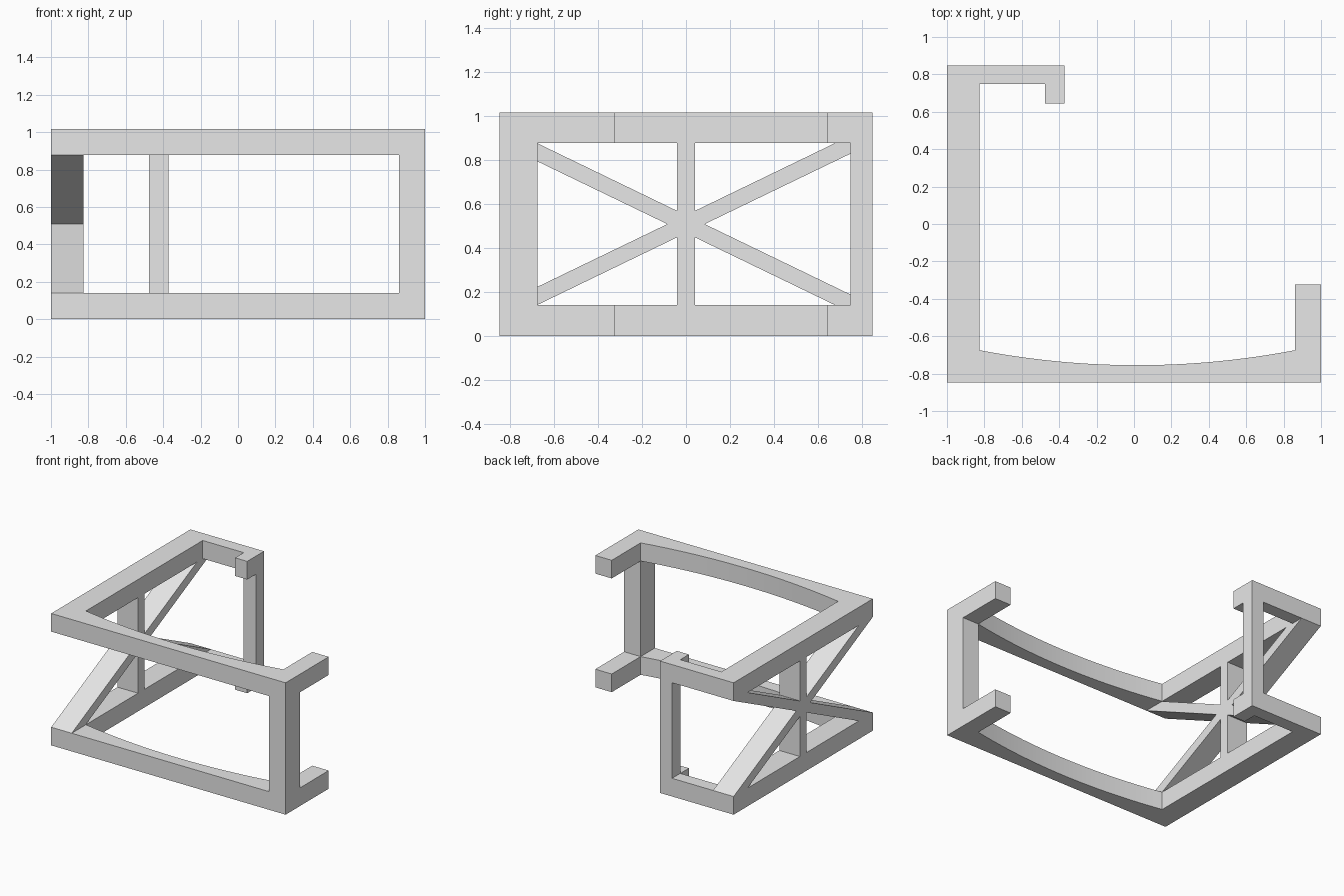
import bpy
import bmesh
from mathutils import Vector

cube = bpy.data.objects.get("Cube")
if cube:
    bpy.data.objects.remove(cube, do_unlink=True)

# Main dimensions
TOP, RAIL = 1.017, 0.14
UPPER = TOP - RAIL
MID = TOP / 2
BACK, FRONT = 0.848, -0.848
INNER_LEFT, INNER_RIGHT = 0.86, -0.825
FRONT_INNER, ARC_DEPTH = -0.675, 0.08

grey = bpy.data.materials.new("plain grey")
grey.use_nodes = True
grey.diffuse_color = (0.8, 0.8, 0.8, 1)
grey.node_tree.nodes["Principled BSDF"].inputs["Base Color"].default_value = (0.8, 0.8, 0.8, 1)


def prism(name, outline, axis, lo, hi):
    """Extrude a flat outline along x or z, from lo to hi."""
    bm = bmesh.new()
    place = {"x": lambda a, b: (lo, a, b), "z": lambda a, b: (a, b, lo)}[axis]
    face = bm.faces.new([bm.verts.new(place(a, b)) for a, b in outline])
    step = Vector((hi - lo, 0, 0) if axis == "x" else (0, 0, hi - lo))
    new = bmesh.ops.extrude_face_region(bm, geom=[face], use_keep_orig=True)["geom"]
    bmesh.ops.translate(bm, vec=step, verts=[v for v in new if isinstance(v, bmesh.types.BMVert)])
    bmesh.ops.recalc_face_normals(bm, faces=bm.faces)
    mesh = bpy.data.meshes.new(name)
    bm.to_mesh(mesh)
    bm.free()
    mesh.materials.append(grey)
    obj = bpy.data.objects.new(name, mesh)
    bpy.context.collection.objects.link(obj)
    return obj


def rect(x0, x1, y0, y1):
    return [(x0, y0), (x1, y0), (x1, y1), (x0, y1)]


# Open rail outline with a bowed inner front edge and a hooked back end
SEGMENTS = 32
arc = []
for i in range(SEGMENTS + 1):
    t = i / SEGMENTS
    x = INNER_LEFT + (INNER_RIGHT - INNER_LEFT) * t
    arc.append((x, FRONT_INNER - ARC_DEPTH * (1 - (2 * t - 1) ** 2)))
rail = [(-1, FRONT), (1, FRONT), (1, -0.323), (INNER_LEFT, -0.323)] + arc + [
    (INNER_RIGHT, 0.748), (-0.475, 0.748), (-0.475, 0.643),
    (-0.372, 0.643), (-0.372, BACK), (-1, BACK)]

rails = [prism("lower_rail", rail, "z", 0, RAIL),
         prism("upper_rail", rail, "z", UPPER, TOP)]

# Upright posts between the rails
prism("front_post", rect(INNER_LEFT, 1, FRONT, FRONT_INNER), "z", RAIL, UPPER)
prism("back_post", rect(-0.475, -0.372, 0.748, BACK), "z", RAIL, UPPER)

# Side truss: crossed braces and a centre upright in one mirrored outline
half = (UPPER - RAIL) / 2
quarter = [(0.04, half), (0.04, 0.06), (0.678, half), (BACK, half), (0.085, 0)]
right_half = quarter + [(y, -z) for y, z in reversed(quarter[:-1])]
star = right_half + [(-y, z) for y, z in reversed(right_half)]
prism("side_truss", [(y, MID + z) for y, z in star], "x", -1, INNER_RIGHT)

# Smooth the bowed edge, keeping corners sharp
bpy.ops.object.select_all(action="DESELECT")
for obj in rails:
    obj.select_set(True)
bpy.context.view_layer.objects.active = rails[0]
bpy.ops.object.shade_smooth_by_angle(angle=0.15)
